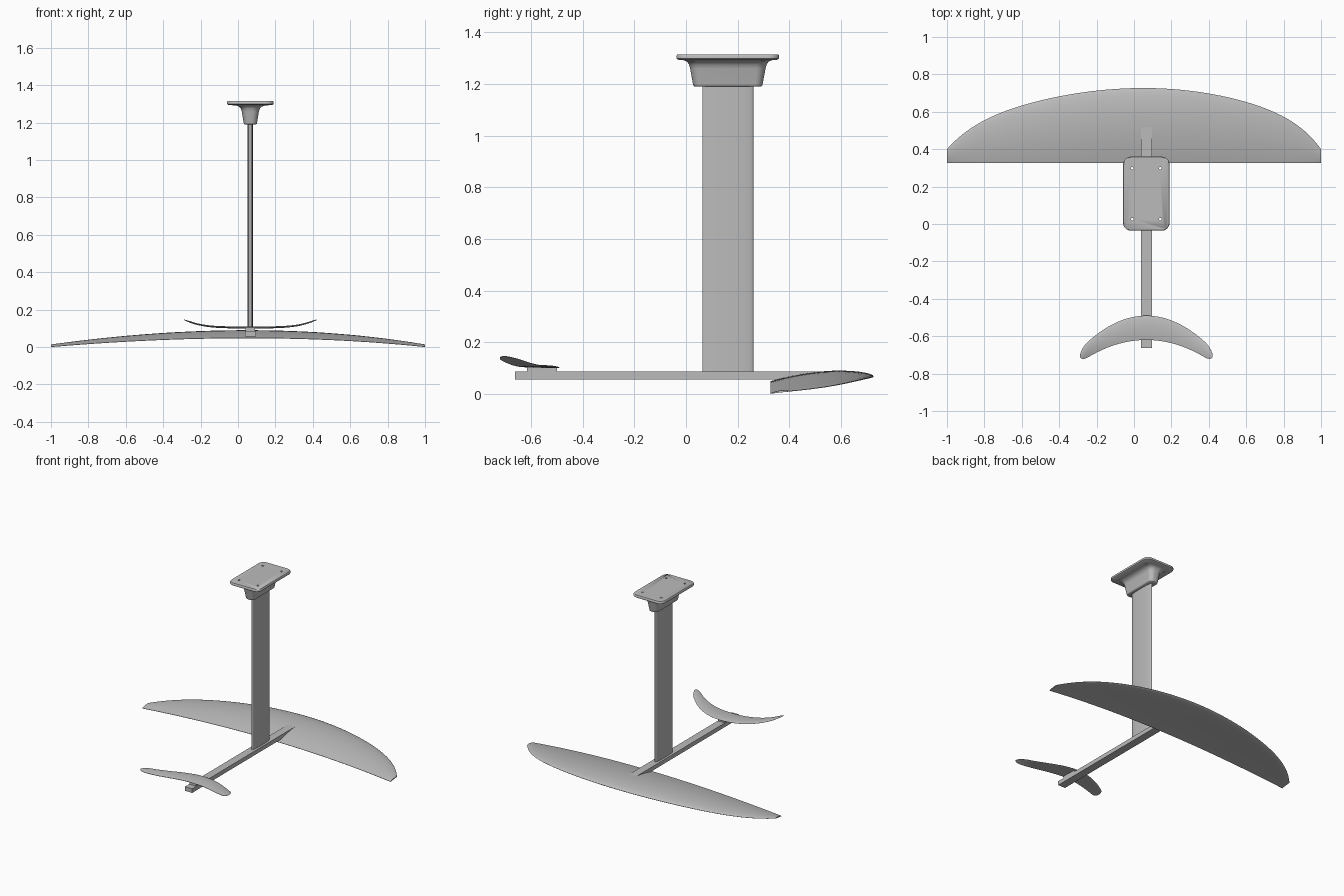
import bpy, bmesh, math
from mathutils import Vector

cube = bpy.data.objects.get("Cube")
if cube:
    bpy.data.objects.remove(cube, do_unlink=True)

CX = 0.066   # centreline of mast, fuselage and tail
MAST_Y = 0.162

grey = bpy.data.materials.new("satin_grey")
grey.use_nodes = True
grey.diffuse_color = (0.5, 0.5, 0.5, 1)
grey.node_tree.nodes["Principled BSDF"].inputs["Base Color"].default_value = (0.5, 0.5, 0.5, 1)


def loft(name, rings, angle=40):
    """Skin a list of equal-length closed rings and cap both ends."""
    bm = bmesh.new()
    loops = [[bm.verts.new(p) for p in ring] for ring in rings]
    n = len(loops[0])
    for a, b in zip(loops, loops[1:]):
        for i in range(n):
            j = (i + 1) % n
            bm.faces.new((a[i], a[j], b[j], b[i]))
    bm.faces.new(loops[0])
    bm.faces.new(loops[-1])
    bmesh.ops.recalc_face_normals(bm, faces=bm.faces)
    mesh = bpy.data.meshes.new(name)
    bm.to_mesh(mesh)
    bm.free()
    mesh.materials.append(grey)
    obj = bpy.data.objects.new(name, mesh)
    bpy.context.collection.objects.link(obj)
    bpy.ops.object.select_all(action='DESELECT')
    obj.select_set(True)
    bpy.context.view_layer.objects.active = obj
    bpy.ops.object.shade_smooth_by_angle(angle=math.radians(angle))
    return obj


def box(name, x, y, z):
    return loft(name, [[(x[0], y[0], h), (x[1], y[0], h), (x[1], y[1], h), (x[0], y[1], h)] for h in z])


def rounded_rect(hx, hy, r, z, steps=8):
    ring = []
    for k, (sx, sy) in enumerate([(1, 1), (-1, 1), (-1, -1), (1, -1)]):
        for i in range(steps + 1):
            a = math.pi / 2 * (k + i / steps)
            ring.append((CX + sx * (hx - r) + r * math.cos(a),
                         MAST_Y + sy * (hy - r) + r * math.sin(a), z))
    return ring


def foil_section(x, te, le, half, camber, n=16):
    """Closed aerofoil ring from the trailing to the leading edge and back."""
    te, le = Vector(te), Vector(le)
    ts = [(1 - math.cos(math.pi * i / n)) / 2 for i in range(n + 1)]

    def point(t, side):
        y, z = te.lerp(le, t)
        thick = half * 2.6 * t * math.sqrt(1 - t) + 0.001 * (1 - t)
        return (x, y, z + camber * 4 * t * (1 - t) + side * thick)
    return [point(t, 1) for t in ts] + [point(t, -1) for t in reversed(ts[:-1])]


# Front wing: straight trailing edge, bowed leading edge, drooping tips
rings = []
for i in range(65):
    u = math.sin(math.pi / 2 * (i / 32 - 1))
    taper = 1 - 0.8 * u * u
    rings.append(foil_section(u + 0.05 * (1 - u * u),
                              (0.327, 0.047 * (1 - u * u) + 0.001),
                              (0.727 - 0.23 * u**2 - 0.097 * u**8, 0.068 - 0.057 * u * u),
                              0.017 * taper, 0.013 * taper))
loft("front_wing", rings)

# Tail wing: swept crescent with rounded, upturned tips
rings = []
for i in range(65):
    u = 0.999 * math.sin(math.pi / 2 * (i / 32 - 1))
    s = abs(u)
    le, te = -0.49 - 0.18 * s * s, -0.62 - 0.12 * s * s
    tip = math.sqrt(1 - max(0, (s - 0.88) / 0.12) ** 2)
    mid, chord = (le + te) / 2, (le - te) / 2 * tip
    z = 0.102 + 0.043 * s**4
    rings.append(foil_section(CX + 0.355 * u, (mid - chord, z + 0.002 * tip), (mid + chord, z),
                              0.005 * tip * (1 - 0.4 * s), 0.003 * tip))
loft("tail_wing", rings)

# Fuselage bar and the pad under the tail wing
box("fuselage", (CX - 0.029, CX + 0.029), (-0.663, 0.55), (0.056, 0.086))
box("tail_pad", (CX - 0.025, CX + 0.025), (-0.615, -0.5), (0.085, 0.103))

# Mast: slim strut with rounded front and rear edges
section = []
for i in range(48):
    a = 2 * math.pi * i / 48
    c, s = math.cos(a), math.sin(a)
    section.append((CX + 0.014 * math.copysign(abs(c) ** 0.7, c),
                    MAST_Y + 0.099 * math.copysign(abs(s) ** 0.9, s)))
loft("mast", [[(x, y, z) for x, y in section] for z in (0.08, 1.2)])

# Mast head: tapered collar flaring into the mounting plate
levels = [(1.19, 0.029, 0.128, 0.024), (1.193, 0.034, 0.133, 0.028), (1.2, 0.036, 0.135, 0.03),
          (1.26, 0.046, 0.146, 0.036), (1.275, 0.051, 0.15, 0.038), (1.286, 0.062, 0.157, 0.04),
          (1.292, 0.08, 0.168, 0.04), (1.294, 0.117, 0.191, 0.04), (1.299, 0.124, 0.198, 0.042),
          (1.311, 0.124, 0.198, 0.042), (1.315, 0.121, 0.195, 0.04)]
plate = loft("mounting_plate", [rounded_rect(hx, hy, r, z) for z, hx, hy, r in levels], 50)

# Four screw holes through the plate corners
for k, (sx, sy) in enumerate([(1, 1), (-1, 1), (-1, -1), (1, -1)]):
    bpy.ops.mesh.primitive_cylinder_add(vertices=16, radius=0.007, depth=0.08,
                                        location=(CX + sx * 0.075, MAST_Y + sy * 0.136, 1.3))
    cutter = bpy.context.object
    cutter.name = f"screw_hole_cutter_{k + 1}"
    cutter.data.materials.append(grey)
    cutter.hide_render = True
    cutter.hide_set(True)
    cut = plate.modifiers.new("screw_hole", 'BOOLEAN')
    cut.operation = 'DIFFERENCE'
    cut.object = cutter
